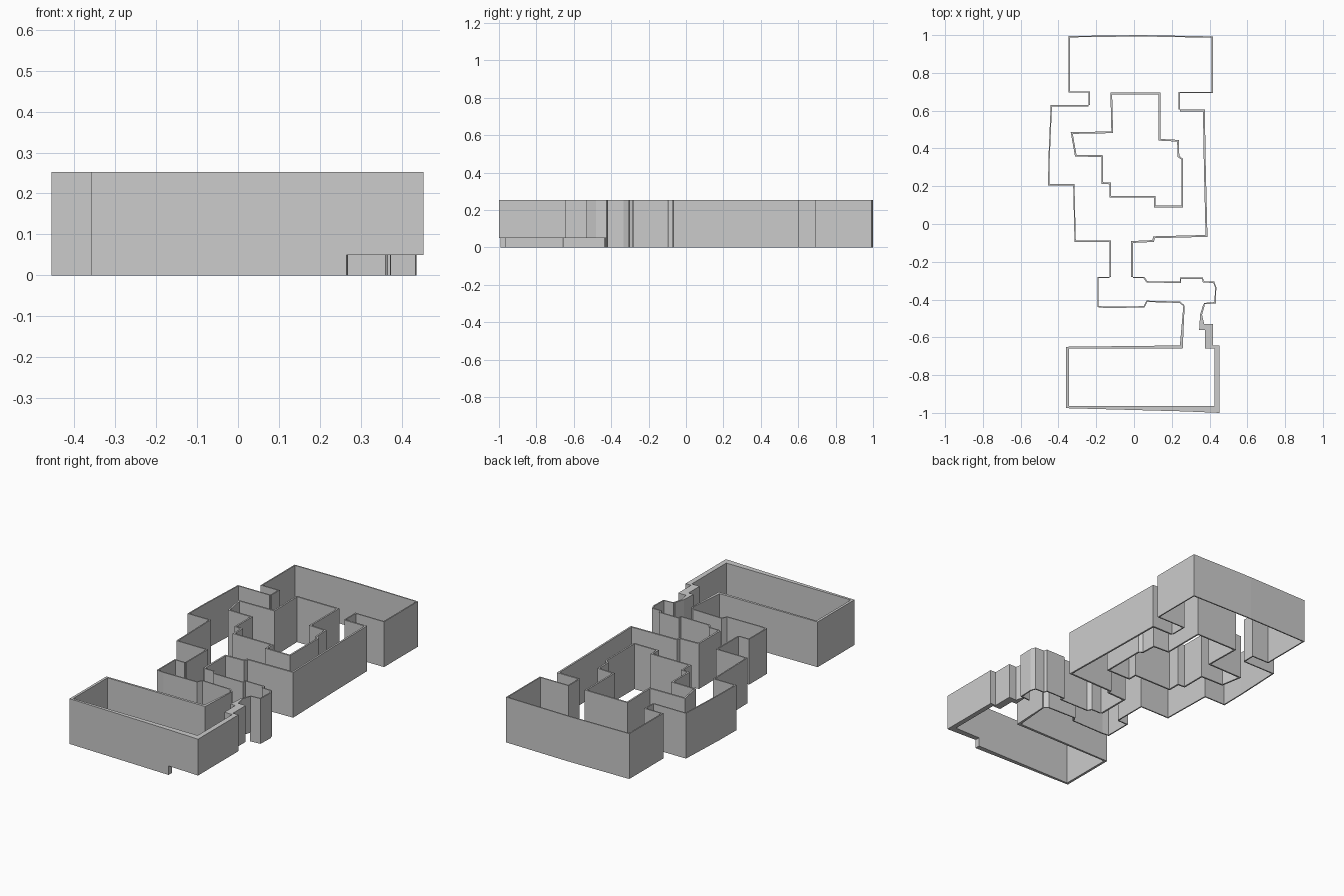
import bpy, bmesh
from mathutils import Vector

TOP = 0.253


def offset(pts, t, closed=False):
    """Mitred copy of a path, moved t to its right-hand side."""
    p = [Vector(q) for q in pts]
    n = len(p)
    out = []
    for i in range(n):
        normals = []
        for a, b in ((i - 1, i), (i, i + 1)):
            if closed or (a >= 0 and b < n):
                d = (p[b % n] - p[a % n]).normalized()
                normals.append(Vector((d.y, -d.x)))
        m = sum(normals, Vector((0, 0))).normalized()
        out.append(p[i] + m * t / max(m.dot(normals[0]), 0.4))
    return out


def wall(name, side_a, side_b, z0=0.0, closed=False):
    """Solid wall between two matching paths."""
    bm = bmesh.new()
    rings = []
    for a, b in zip(side_a, side_b):
        rings.append([bm.verts.new((q[0], q[1], z))
                      for q, z in ((a, z0), (b, z0), (b, TOP), (a, TOP))])
    n = len(rings)
    for i in range(n if closed else n - 1):
        r, s = rings[i], rings[(i + 1) % n]
        for k in range(4):
            j = (k + 1) % 4
            bm.faces.new((r[k], r[j], s[j], s[k]))
    if not closed:
        bm.faces.new(rings[0])
        bm.faces.new(rings[-1][::-1])
    bmesh.ops.recalc_face_normals(bm, faces=bm.faces)
    me = bpy.data.meshes.new(name)
    bm.to_mesh(me)
    bm.free()
    bpy.context.collection.objects.link(bpy.data.objects.new(name, me))


def thin_wall(name, pts, t=0.007, closed=False):
    wall(name, pts, offset(pts, t, closed), 0.0, closed)


# north room, open to the south
thin_wall("north_room_wall", [
    (-0.24, 0.63), (-0.24, 0.695), (-0.346, 0.695), (-0.346, 0.995),
    (0.03, 1.0), (0.418, 0.993), (0.418, 0.693), (0.243, 0.693), (0.243, 0.605)])

# ring corridor around the courtyard
thin_wall("corridor_east_wall", [
    (0.243, 0.605), (0.375, 0.605), (0.38, 0.3), (0.389, -0.068),
    (0.11, -0.075), (0.105, -0.095), (-0.006, -0.1), (-0.006, -0.28)], 0.01)
thin_wall("corridor_west_wall", [
    (-0.13, -0.28), (-0.13, -0.095), (-0.315, -0.095), (-0.322, 0.204),
    (-0.455, 0.204), (-0.453, 0.35), (-0.441, 0.63), (-0.24, 0.63)])

# courtyard loop in the middle
thin_wall("courtyard_wall", [
    (-0.125, 0.695), (0.14, 0.695), (0.14, 0.45), (0.237, 0.445), (0.24, 0.36),
    (0.26, 0.345), (0.26, 0.088), (0.106, 0.088), (0.106, 0.139),
    (-0.13, 0.139), (-0.13, 0.21), (-0.172, 0.213), (-0.172, 0.355),
    (-0.312, 0.357), (-0.335, 0.486), (-0.12, 0.49)], 0.009, True)

# small cross room south of the corridor
thin_wall("cross_room_north_wall", [
    (-0.006, -0.28), (0.055, -0.28), (0.07, -0.303), (0.243, -0.305),
    (0.243, -0.284), (0.365, -0.284), (0.37, -0.303), (0.425, -0.305),
    (0.436, -0.335), (0.433, -0.42), (0.372, -0.425)])
thin_wall("cross_room_south_wall", [
    (0.262, -0.435), (0.242, -0.418), (0.07, -0.413), (0.055, -0.442),
    (-0.15, -0.445), (-0.194, -0.44), (-0.194, -0.28), (-0.13, -0.28)])

# south room: full-height western walls and the link to the cross room
wall("south_room_west_wall",
     [(0.265, -0.963), (-0.345, -0.963), (-0.345, -0.66), (0.258, -0.658), (0.268, -0.435)],
     [(0.265, -0.992), (-0.359, -0.975), (-0.359, -0.65), (0.243, -0.643), (0.261, -0.435)])

# south room: eastern walls, raised off the ground
wall("south_room_east_wall",
     [(0.265, -0.963), (0.425, -0.963), (0.425, -0.658), (0.376, -0.658),
      (0.376, -0.56), (0.345, -0.56), (0.35, -0.48), (0.367, -0.425)],
     [(0.265, -0.992), (0.453, -1.0), (0.453, -0.643), (0.419, -0.643),
      (0.419, -0.53), (0.372, -0.53), (0.36, -0.48), (0.376, -0.425)], 0.05)
